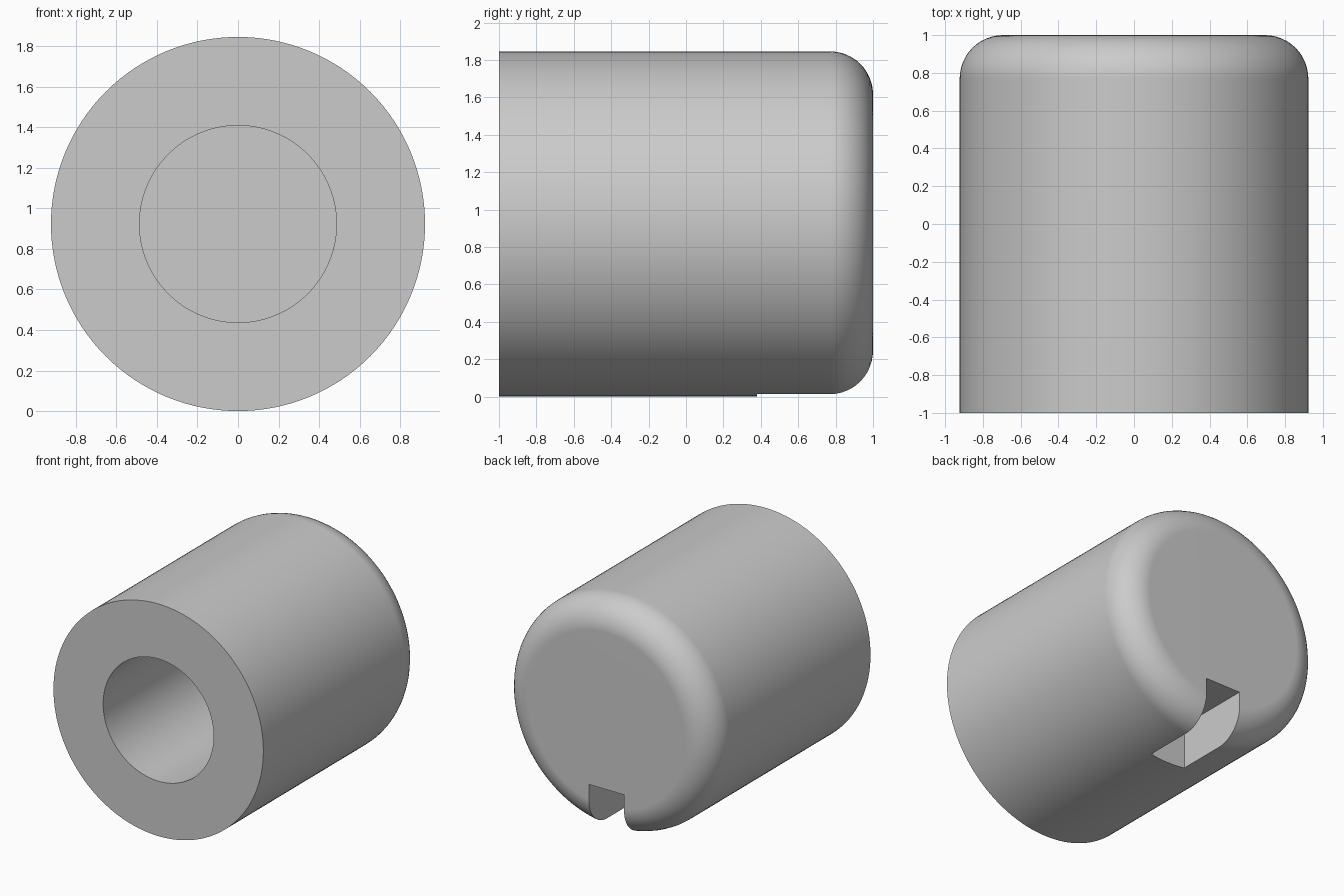
import bpy
import bmesh
from math import cos, sin, pi, radians
from mathutils import Vector

RADIUS, BORE, FILLET = 0.923, 0.486, 0.23
BORE_END = 0.5
SLOT_WIDTH, SLOT_START, SLOT_ROOF = 0.31, 0.38, 0.37

default = bpy.data.objects.get("Cube")
if default:
    bpy.data.objects.remove(default)

grey = bpy.data.materials.new("plain grey")
grey.use_nodes = True
colour = (0.6, 0.6, 0.6, 1)
grey.diffuse_color = colour
grey.node_tree.nodes["Principled BSDF"].inputs["Base Color"].default_value = colour


def add_object(name, bm):
    bmesh.ops.recalc_face_normals(bm, faces=bm.faces[:])
    mesh = bpy.data.meshes.new(name)
    bm.to_mesh(mesh)
    bm.free()
    obj = bpy.data.objects.new(name, mesh)
    bpy.context.collection.objects.link(obj)
    mesh.materials.append(grey)
    return obj


def lathe(name, profile, steps=128):
    """Spin a (radius, y) profile about the y axis."""
    bm = bmesh.new()
    verts = [bm.verts.new((r, y, 0)) for r, y in profile]
    edges = [bm.edges.new(pair) for pair in zip(verts, verts[1:])]
    bmesh.ops.spin(bm, geom=verts + edges, cent=(0, 0, 0), axis=(0, 1, 0),
                   angle=2 * pi, steps=steps, use_merge=True)
    bmesh.ops.remove_doubles(bm, verts=bm.verts[:], dist=1e-5)
    bmesh.ops.translate(bm, verts=bm.verts[:], vec=(0, 0, RADIUS))
    return add_object(name, bm)


# Plug body: blind bore in front, rounded rim at the back
arc = [(RADIUS - FILLET + FILLET * cos(a), 1 - FILLET + FILLET * sin(a))
       for a in (i * pi / 24 for i in range(13))]
body = lathe("plug_body", [(0, BORE_END), (BORE, BORE_END), (BORE, -1),
                           (RADIUS, -1)] + arc + [(0, 1)])

# Keyway slot along the underside, open at the back
low, high = Vector((-SLOT_WIDTH / 2, SLOT_START, -0.2)), Vector((SLOT_WIDTH / 2, 1.2, SLOT_ROOF))
bm = bmesh.new()
bmesh.ops.create_cube(bm, size=1)
bmesh.ops.scale(bm, verts=bm.verts[:], vec=high - low)
bmesh.ops.translate(bm, verts=bm.verts[:], vec=(low + high) / 2)
cutter = add_object("slot_cutter", bm)
cutter.hide_render = True

cut = body.modifiers.new("slot", 'BOOLEAN')
cut.operation = 'DIFFERENCE'
cut.solver = 'EXACT'
cut.object = cutter

bpy.ops.object.select_all(action='DESELECT')
body.select_set(True)
bpy.context.view_layer.objects.active = body
bpy.ops.object.modifier_apply(modifier=cut.name)
bpy.data.objects.remove(cutter)

# Smooth the round surfaces and keep the cut edges crisp
bpy.ops.object.shade_smooth_by_angle(angle=radians(30))
weighted = body.modifiers.new("clean_shading", 'WEIGHTED_NORMAL')
weighted.keep_sharp = True
